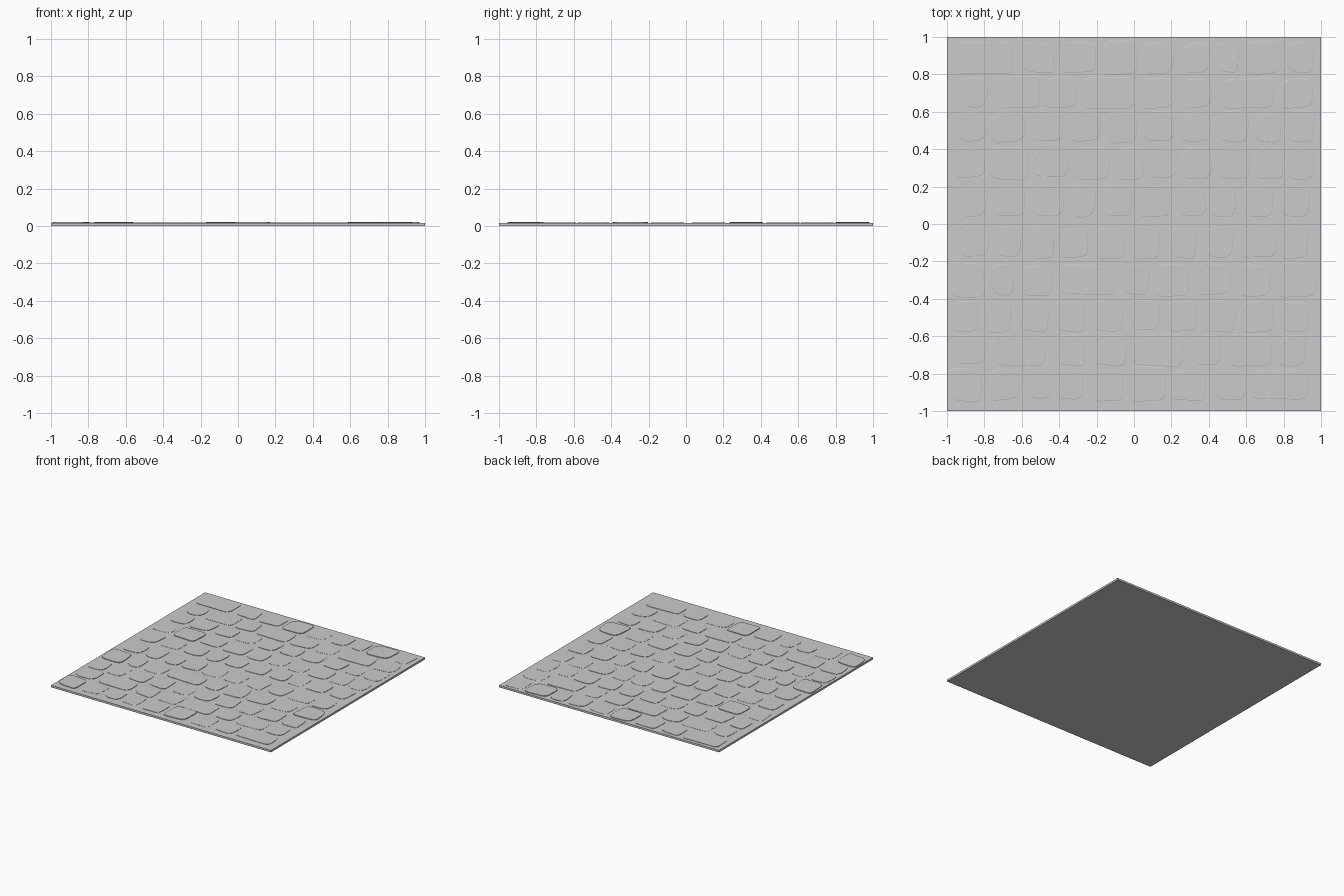
import bpy, bmesh, math, random

if "Cube" in bpy.data.objects:
    bpy.data.objects.remove(bpy.data.objects["Cube"])

random.seed(7)
SLAB_TOP = 0.016
HEIGHT = {"l": 0.0185, "r": 0.0200, "t": 0.0225}   # low, regular, tall stones

# Each course: centre y, height code of each stone, seams between stones
COURSES = [
    (0.89, "rrrtlrrtl", (-.97, -.625, -.41, -.19, .03, .235, .425, .58, .80, .98)),
    (0.70, "rlrrrlrl", (-.94, -.76, -.49, -.295, .015, .245, .44, .765, .98)),
    (0.52, "rrrlrrrrll", (-.96, -.775, -.56, -.36, -.165, .03, .225, .43, .63, .81, .98)),
    (0.325, "ltrrrllrll", (-.98, -.78, -.55, -.335, -.115, .065, .25, .425, .635, .81, .98)),
    (0.12, "rlrrrrrlrr", (-.96, -.77, -.56, -.355, -.19, .01, .215, .4, .57, .76, .96)),
    (-0.10, "rrrrlllrlr", (-.95, -.76, -.58, -.41, -.23, -.03, .16, .35, .55, .77, .95)),
    (-0.30, "trlrrrrlt", (-1.0, -.785, -.63, -.415, -.085, .1, .315, .535, .755, .98)),
    (-0.495, "rlrrlrrlrr", (-1.0, -.81, -.64, -.445, -.24, -.04, .155, .355, .555, .765, .95)),
    (-0.675, "rrrlrrlr", (-.98, -.775, -.455, -.24, -.02, .285, .48, .75, .94)),
    (-0.86, "tlrlrtlrr", (-1.0, -.795, -.6, -.43, -.25, -.035, .18, .405, .61, .945)),
]


def add_object(name, bm):
    mesh = bpy.data.meshes.new(name)
    bmesh.ops.recalc_face_normals(bm, faces=bm.faces)
    bm.to_mesh(mesh)
    bm.free()
    obj = bpy.data.objects.new(name, mesh)
    bpy.context.collection.objects.link(obj)
    return obj


def stone_outline(x0, x1, y, depth):
    """Irregular quad with rounded corners, four points per corner."""
    j = lambda: random.uniform(0, 0.02)
    y0, y1 = y - depth / 2, y + depth / 2
    corners = [(x0 + j(), y0 + j()), (x1 - j(), y0 + j()),
               (x1 - j(), y1 - j()), (x0 + j(), y1 - j())]
    pts = []
    for i, c in enumerate(corners):
        r = random.uniform(0.03, 0.06)
        ends = []
        for n in (corners[i - 1], corners[(i + 1) % 4]):
            d = math.dist(c, n)
            ends.append((c[0] + (n[0] - c[0]) * r / d, c[1] + (n[1] - c[1]) * r / d))
        for t in (0, 1 / 3, 2 / 3, 1):
            pts.append(tuple((1 - t) ** 2 * ends[0][k] + 2 * t * (1 - t) * c[k]
                             + t * t * ends[1][k] for k in (0, 1)))
    return pts


def add_stone(bm, pts, top):
    """Straight sides, small chamfer and a flat top."""
    cx = sum(p[0] for p in pts) / len(pts)
    cy = sum(p[1] for p in pts) / len(pts)
    rings = []
    for z, s in ((SLAB_TOP - 0.004, 1.0), (top - 0.001, 1.0), (top, 0.97)):
        rings.append([bm.verts.new((cx + (x - cx) * s, cy + (y - cy) * s, z)) for x, y in pts])
    n = len(pts)
    for a, b in zip(rings, rings[1:]):
        for i in range(n):
            bm.faces.new((a[i], a[(i + 1) % n], b[(i + 1) % n], b[i]))
    bm.faces.new(rings[-1])
    bm.faces.new(rings[0][::-1])


# Mortar bed
bm = bmesh.new()
bmesh.ops.create_cube(bm, size=1)
for v in bm.verts:
    v.co = (v.co.x * 2, v.co.y * 2, (v.co.z + 0.5) * SLAB_TOP)
add_object("mortar_bed", bm)

# Courses of paving stones
for row, (y, codes, seams) in enumerate(COURSES, 1):
    bm = bmesh.new()
    for code, x0, x1 in zip(codes, seams, seams[1:]):
        gap = 0.004 if code == "t" else 0.01
        depth = 0.20 if code == "t" else 0.18
        add_stone(bm, stone_outline(x0 + gap, x1 - gap, y, depth), HEIGHT[code])
    add_object(f"stone_course_{row}", bm)
